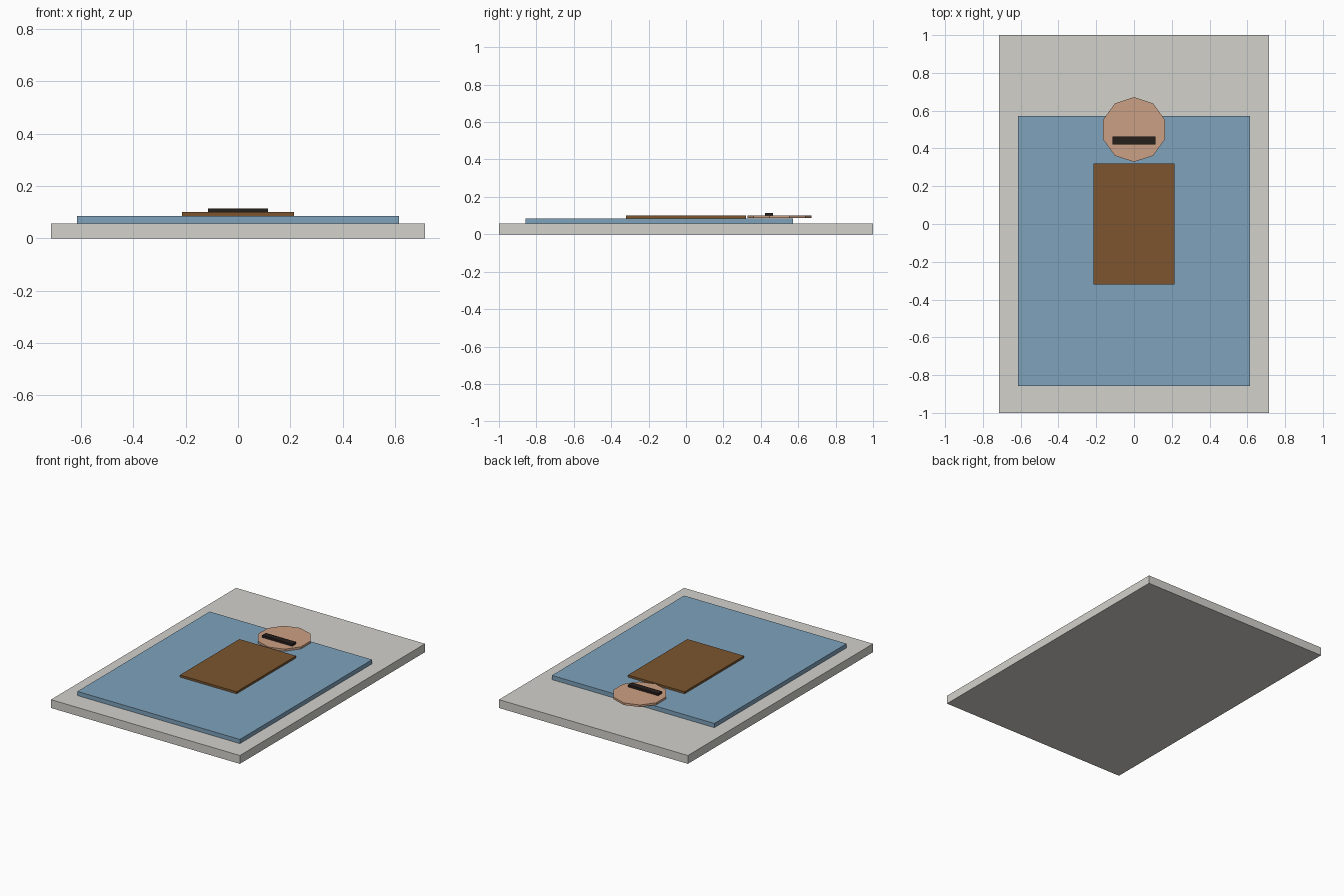
import bpy, math

if "Cube" in bpy.data.objects:
    bpy.data.objects.remove(bpy.data.objects["Cube"])


def material(name, rgb):
    m = bpy.data.materials.new(name)
    m.diffuse_color = (*rgb, 1)
    m.use_nodes = True
    m.node_tree.nodes["Principled BSDF"].inputs["Base Color"].default_value = m.diffuse_color
    return m


def finish(name, mat):
    ob = bpy.context.object
    ob.name = name
    bpy.ops.object.transform_apply(location=False, rotation=True, scale=True)
    ob.data.materials.append(mat)


def slab(name, y, z0, size, mat):
    bpy.ops.mesh.primitive_cube_add(size=1, location=(0, y, z0 + size[2] / 2))
    bpy.context.object.scale = size
    finish(name, mat)


stone = material("stone", (0.65, 0.64, 0.60))
blue = material("blue", (0.21, 0.36, 0.50))
brown = material("brown", (0.20, 0.09, 0.028))
skin = material("skin", (0.60, 0.35, 0.23))
dark = material("dark", (0.02, 0.014, 0.012))

# Stacked rectangular panels, bottom to top
slab("base_slab", 0, 0, (1.4286, 2.0, 0.0571), stone)
slab("blue_panel", -0.143, 0.0571, (1.2286, 1.4286, 0.0286), blue)
slab("brown_panel", 0, 0.0857, (0.4286, 0.643, 0.0143), brown)

# Ten-sided disc, overhanging the blue panel, with a corner facing +y
bpy.ops.mesh.primitive_cylinder_add(
    vertices=10, radius=0.1714, depth=0.0143, location=(0, 0.5, 0.0929))
finish("head_disc", skin)

# Dark strip across the disc
slab("dark_strip", 0.443, 0.1, (0.2286, 0.0429, 0.0143), dark)
